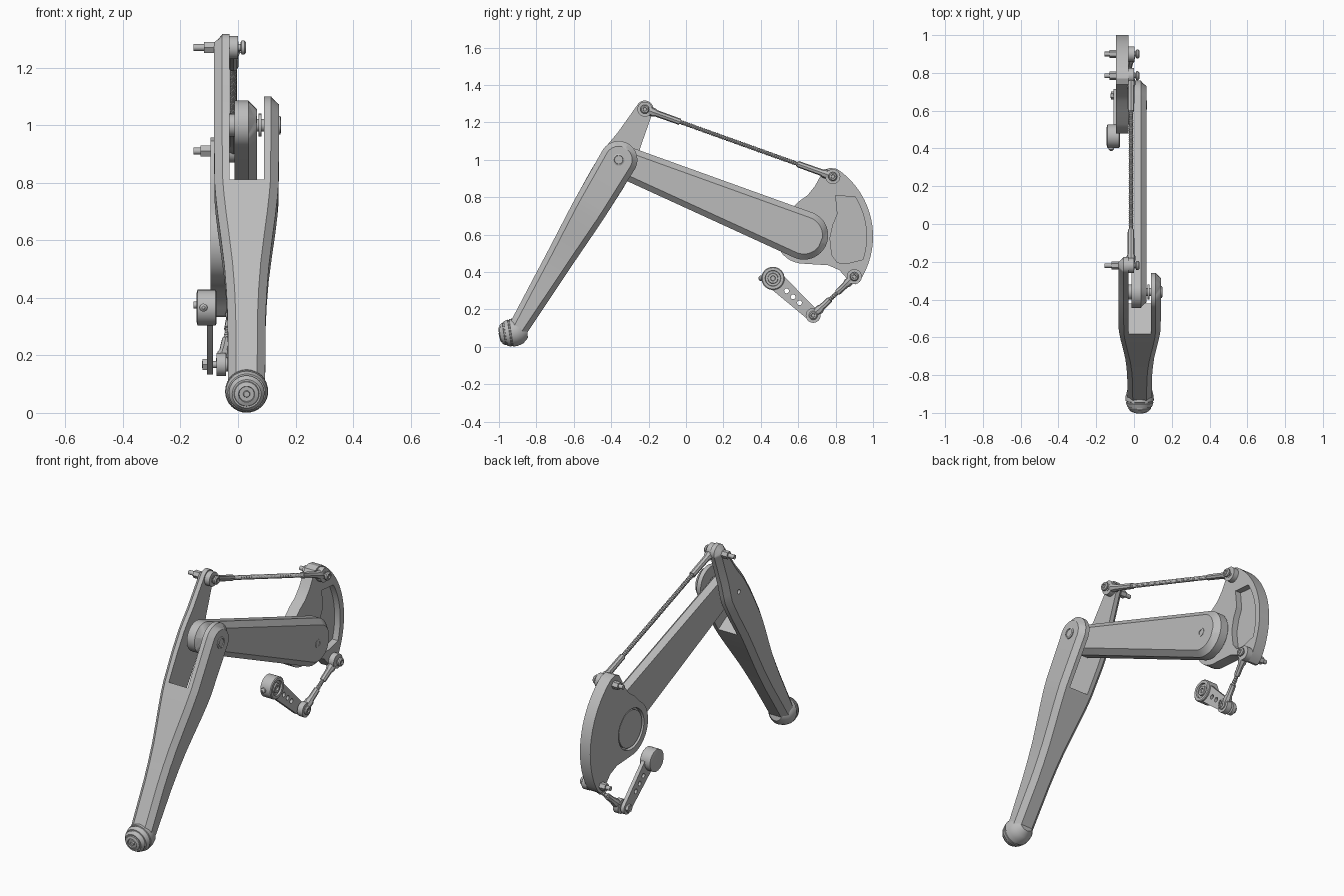
import bpy, bmesh
from math import cos, sin, pi, radians, sqrt
from mathutils import Vector

cube = bpy.data.objects.get("Cube")
if cube:
    bpy.data.objects.remove(cube)

grey = bpy.data.materials.new("light_grey")
grey.use_nodes = True
COLOUR = (0.5, 0.5, 0.5, 1)
grey.diffuse_color = COLOUR
grey.node_tree.nodes["Principled BSDF"].inputs["Base Color"].default_value = COLOUR


def finish(name, bm):
    bmesh.ops.remove_doubles(bm, verts=bm.verts, dist=1e-5)
    bmesh.ops.recalc_face_normals(bm, faces=bm.faces)
    me = bpy.data.meshes.new(name)
    bm.to_mesh(me)
    bm.free()
    me.materials.append(grey)
    me.shade_smooth()
    me.set_sharp_from_angle(angle=radians(28))
    ob = bpy.data.objects.new(name, me)
    bpy.context.collection.objects.link(ob)
    return ob


def skin(name, rings):
    """Join a list of equal-length rings and cap both ends."""
    bm = bmesh.new()
    vs = [[bm.verts.new(p) for p in r] for r in rings]
    n = len(vs[0])
    for a, b in zip(vs, vs[1:]):
        for i in range(n):
            j = (i + 1) % n
            bm.faces.new((a[i], a[j], b[j], b[i]))
    bm.faces.new(vs[0])
    bm.faces.new(vs[-1])
    return finish(name, bm)


def lathe(name, profile, origin, axis, seg=24):
    """Turn (radius, distance) pairs around an axis."""
    q = Vector(axis).to_track_quat('Z', 'Y')
    o = Vector(origin)
    return skin(name, [[o + q @ Vector((r * cos(2 * pi * i / seg), r * sin(2 * pi * i / seg), t))
                        for i in range(seg)] for r, t in profile])


def disc(name, r, x0, x1, y, z, seg=24):
    return lathe(name, [(r, 0), (r, x1 - x0)], (x0, y, z), (1, 0, 0), seg)


def prism(name, pts, x0, x1):
    return skin(name, [[(x, y, z) for y, z in pts] for x in (x0, x1)])


def cut(ob, *cutters):
    for c in cutters:
        c.hide_render = True
        m = ob.modifiers.new("cut", 'BOOLEAN')
        m.object, m.operation, m.solver = c, 'DIFFERENCE', 'EXACT'
    bpy.context.view_layer.update()
    me = bpy.data.meshes.new_from_object(ob.evaluated_get(bpy.context.evaluated_depsgraph_get()))
    ob.modifiers.clear()
    ob.data = me
    me.set_sharp_from_angle(angle=radians(28))
    for c in cutters:
        bpy.data.objects.remove(c)


def arc(cy, cz, r, a0, a1, n):
    return [(cy + r * cos(radians(a0 + (a1 - a0) * i / n)),
             cz + r * sin(radians(a0 + (a1 - a0) * i / n))) for i in range(n + 1)]


def bar(name, stations, start, d, chamfer):
    """Chamfered bar; a station is (along, centre, half width, inner x, outer x, distance to tip)."""
    n = Vector((d[1], -d[0]))
    rings = []
    for s, w, h, xi, xo, tip in stations:
        side = 1 if xo > xi else -1
        if tip is None:
            hw, hi, rise = h, h - chamfer, chamfer
        else:
            hw = sqrt(max(h * h - tip * tip, 1e-6))
            hi = sqrt(max((h - chamfer) ** 2 - tip * tip, 1e-6))
            rise = min(chamfer, h - tip)
        xm = xo - side * chamfer
        sec = [(xi, -hw), (xi, hw), (xm, hw), (xm + side * rise, hi), (xm + side * rise, -hi), (xm, -hw)]
        rings.append([(x, start[0] + s * d[0] + (w + v) * n.x,
                       start[1] + s * d[1] + (w + v) * n.y) for x, v in sec])
    return skin(name, rings)


def round_end(s, w, r, xi, xo, sign=1):
    return [(s + sign * r * sin(a), w, r, xi, xo, r * sin(a))
            for a in [radians(6 * i) for i in range(16)]]


KNEE, HIP, TOP = (-0.36, 1.0), (0.63, 0.596), (-0.22, 1.27)
HORN_TOP, HORN_LOW = (0.785, 0.91), (0.90, 0.375)
SERVO, ARM_TIP = (0.465, 0.366), (0.68, 0.168)
LEG_DIR = (0.512, 0.859)
MID = 0.03

# Forked lower leg: two mirrored halves, the right one reaching up past the knee
shape = [(-1.07, 0.052, 0.064), (-0.95, 0.058, 0.065), (-0.8, 0.066, 0.066), (-0.7, 0.071, 0.07),
         (-0.6, 0.076, 0.077), (-0.5, 0.082, 0.088), (-0.4, 0.088, 0.1), (-0.33, 0.092, 0.107)]
for name, side in (("leg_left_half", 1), ("leg_right_half", -1)):
    gap, out = MID + side * 0.06, MID + side * 0.113
    st = [(s, 0, h, MID, MID + side * e, None) for s, h, e in shape]
    st += [(-0.275, 0, 0.094, MID, out - side * 0.002, None), (-0.275, 0, 0.094, gap, out - side * 0.002, None)]
    if side > 0:
        st += round_end(0, 0, 0.1, gap, out)
    else:
        st += [(s, w, h, gap, out, None) for s, w, h in
               ((-0.12, 0, 0.099), (0, 0, 0.097), (0.05, -0.003, 0.088), (0.12, -0.007, 0.072))]
        st += round_end(0.304, -0.018, 0.046, gap, out)
    half = bar(name, st, KNEE, LEG_DIR, 0.028)
    if side < 0:
        cut(half, disc("knee_hole", 0.013, -0.1, -0.06, *KNEE))

# Ribbed foot
lathe("foot", [(0.04, -0.05), (0.066, -0.02), (0.074, 0.01), (0.075, 0.035), (0.07, 0.037), (0.07, 0.043),
               (0.073, 0.045), (0.066, 0.066), (0.06, 0.067), (0.059, 0.073), (0.062, 0.075), (0.05, 0.09),
               (0.044, 0.09), (0.042, 0.095), (0.028, 0.1), (0.026, 0.094), (0.012, 0.094), (0.01, 0.102)],
      (MID, -0.9, 0.08), (0, -0.98, -0.15), 32)

# Thigh
vec = Vector(HIP) - Vector(KNEE)
length = vec.length
st = round_end(0, 0, 0.085, -0.012, 0.066, -1)[::-1] + round_end(length, 0, 0.13, -0.012, 0.066)
thigh = bar("thigh", st, KNEE, tuple(vec.normalized()), 0.03)
cut(thigh, disc("hip_hole", 0.014, -0.2, 0.2, *HIP))
lathe("hip_washer", [(0.014, 0), (0.024, 0), (0.024, 0.003), (0.014, 0.003), (0.014, 0)],
      (0.065, *HIP), (1, 0, 0))

# Knee axle with spacers and screw head
disc("knee_axle", 0.022, -0.04, 0.135, *KNEE)
disc("knee_spacer_left", 0.04, 0.072, 0.082, *KNEE)
disc("knee_spacer_right", 0.04, -0.032, -0.01, *KNEE)
lathe("knee_screw", [(0.032, 0), (0.032, 0.006), (0.024, 0.009), (0.022, 0.004), (0.012, 0.004)],
      (0.141, *KNEE), (1, 0, 0))

# Hip sector horn with a pocket and a bearing recess
outline = arc(0.565, 0.59, 0.435, -33, 56, 24)
outline += [(0.77, 0.957), (0.738, 0.945), (0.72, 0.915), (0.69, 0.86), (0.65, 0.81), (0.60, 0.775)]
outline += arc(0.63, 0.596, 0.152, 122, 262, 14)
outline += [(0.68, 0.441), (0.76, 0.436), (0.82, 0.41), (0.86, 0.365), (0.885, 0.34), (0.905, 0.334)]
sector = prism("sector_horn", outline, -0.095, -0.03)
pocket = arc(0.565, 0.59, 0.4, -18, 32, 14) + [(0.85, 0.805), (0.8, 0.81), (0.81, 0.71), (0.785, 0.65),
                                               (0.77, 0.58), (0.78, 0.49), (0.81, 0.45), (0.86, 0.445)]
cut(sector, prism("pocket", pocket, -0.065, 0),
    disc("bearing_recess", 0.115, -0.2, -0.075, *HIP, 40), disc("axle_hole", 0.014, -0.2, 0.1, *HIP))
lathe("hip_bearing", [(0.014, 0), (0.104, 0), (0.104, 0.08), (0.014, 0.08), (0.014, 0)],
      (-0.09, *HIP), (1, 0, 0), 40)

# Servo arm with clamp hub and lightening holes
d = Vector(ARM_TIP) - Vector(SERVO)
a = 180 / pi * -0.745
arm = prism("servo_arm", arc(*SERVO, 0.05, a + 90, a + 270, 12) + arc(*ARM_TIP, 0.035, a - 90, a + 90, 12),
            -0.108, -0.087)
cut(arm, *[disc("hole", 0.013, -0.2, 0, SERVO[0] + d.x * f, SERVO[1] + d.y * f, 16) for f in (0.34, 0.5, 0.66)])
lathe("servo_hub", [(0.045, 0), (0.062, 0.004), (0.062, 0.066), (0.057, 0.07), (0.042, 0.07), (0.04, 0.06),
                    (0.028, 0.06), (0.026, 0.068), (0.014, 0.068), (0.012, 0.06)],
      (-0.145, *SERVO), (1, 0, 0), 32)
lathe("hub_screw", [(0.014, 0), (0.014, 0.02), (0.005, 0.028)], (-0.12, SERVO[0] - 0.05, SERVO[1]), (0, -1, 0), 12)


# Linkages: rod ends, shanks and a threaded rod between two pivots
def linkage(name, p0, p1, shank):
    p0, p1 = Vector(p0), Vector(p1)
    u = (p1 - p0).normalized()
    for tag, p, v in (("front", p0, u), ("rear", p1, -u)):
        disc(f"{name}_{tag}_eye", 0.04, p.x - 0.016, p.x + 0.016, p.y, p.z)
        lathe(f"{name}_{tag}_shank", [(0.022, 0.02), (0.024, 0.05), (0.018, 0.065), (0.017, shank)], p, v, 8)
    total = (p1 - p0).length - 2 * shank + 0.02
    turns = int(total / 0.012)
    lathe(f"{name}_rod", [(0.009 if i % 2 else 0.0125, total * i / (2 * turns)) for i in range(2 * turns + 1)],
          p0 + u * (shank - 0.01), u, 12)


linkage("upper_link", (-0.016, *TOP), (-0.016, *HORN_TOP), 0.2)
linkage("lower_link", (-0.058, *ARM_TIP), (-0.014, *HORN_LOW), 0.125)


# Pivot bolts with nuts and socket heads
def bolt(name, y, z, x0, x1, nut):
    disc(name + "_shaft", 0.012, x0, x1 - 0.01, y, z, 16)
    disc(name + "_nut", 0.022, nut - 0.036, nut, y, z, 6)
    lathe(name + "_head", [(0.016, 0), (0.024, 0.005), (0.024, 0.014), (0.018, 0.02), (0.011, 0.02), (0.009, 0.014)],
          (x1 - 0.02, y, z), (1, 0, 0), 16)
    disc(name + "_collar", 0.02, x1 - 0.045, x1 - 0.026, y, z, 16)


bolt("leg_top_bolt", *TOP, -0.155, 0.028, -0.082)
bolt("horn_top_bolt", *HORN_TOP, -0.155, 0.028, -0.094)
bolt("horn_low_bolt", *HORN_LOW, -0.155, 0.028, -0.094)
bolt("servo_arm_bolt", *ARM_TIP, -0.125, -0.03, -0.087)
